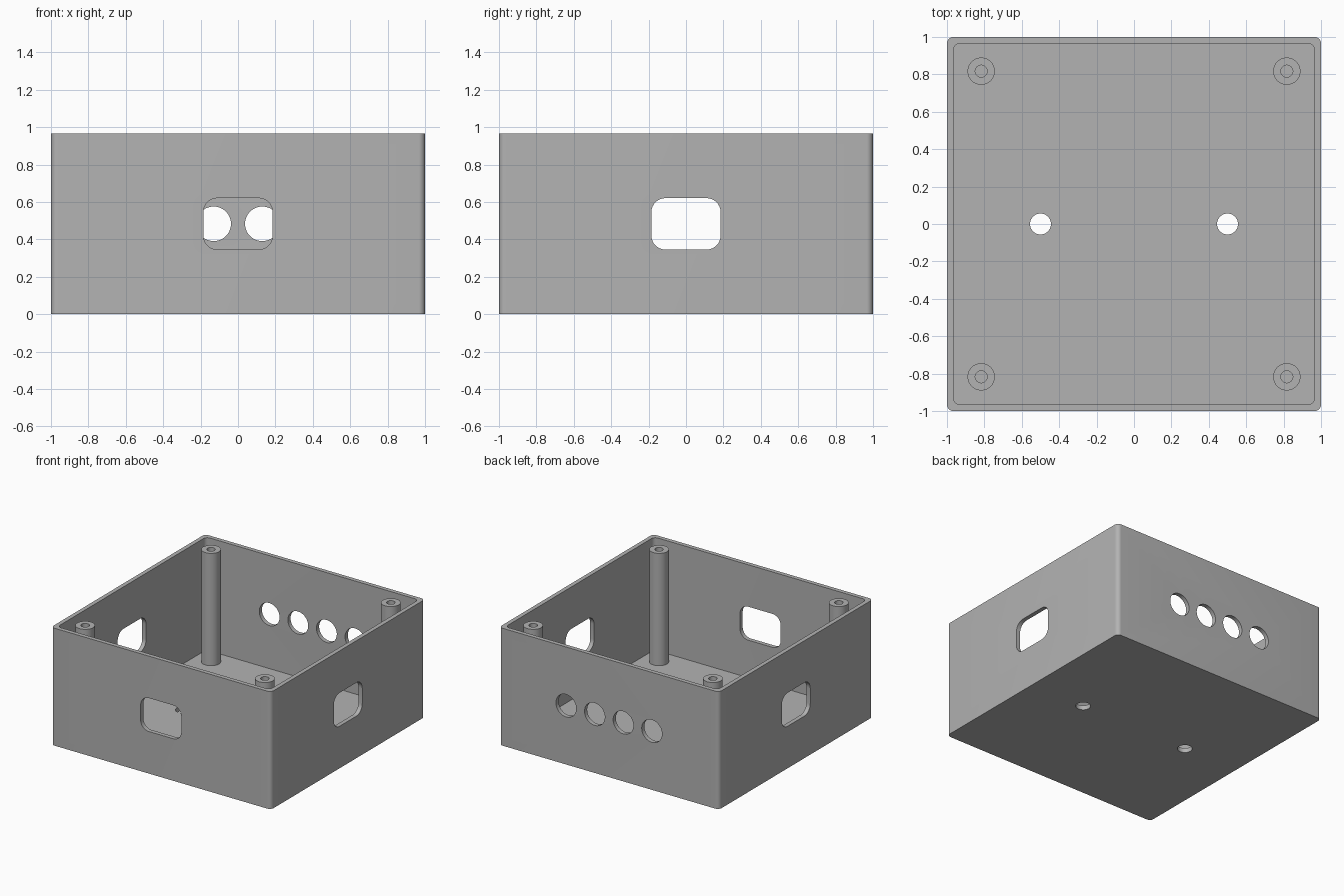
import bpy, bmesh, math
from mathutils import Matrix, Vector

HEIGHT, WALL, FLOOR = 0.965, 0.035, 0.037
MID = 0.483          # height of the wall openings
POST = 0.817         # post offset from the centre

if "Cube" in bpy.data.objects:
    bpy.data.objects.remove(bpy.data.objects["Cube"], do_unlink=True)

grey = bpy.data.materials.new("plain grey")
grey.use_nodes = True
colour = (0.45, 0.45, 0.45, 1)
grey.diffuse_color = colour
grey.node_tree.nodes["Principled BSDF"].inputs["Base Color"].default_value = colour


def prism(name, w, d, radius, length, base, turn=None, segs=8):
    """Rounded rectangle (or a circle) extruded along its local z."""
    bm = bmesh.new()
    verts = []
    for quarter, (sx, sy) in enumerate([(1, 1), (-1, 1), (-1, -1), (1, -1)]):
        for i in range(segs + 1):
            a = (quarter + i / segs) * math.pi / 2
            verts.append(bm.verts.new((sx * (w / 2 - radius) + radius * math.cos(a),
                                       sy * (d / 2 - radius) + radius * math.sin(a), 0)))
    face = bm.faces.new(verts)
    bmesh.ops.remove_doubles(bm, verts=bm.verts[:], dist=1e-5)
    top = bmesh.ops.extrude_face_region(bm, geom=bm.faces[:])["geom"]
    bmesh.ops.translate(bm, vec=(0, 0, length),
                        verts=[g for g in top if isinstance(g, bmesh.types.BMVert)])
    bmesh.ops.recalc_face_normals(bm, faces=bm.faces[:])
    bm.transform(Matrix.Translation(Vector(base)) @ (turn or Matrix()))
    mesh = bpy.data.meshes.new(name)
    bm.to_mesh(mesh)
    bm.free()
    mesh.materials.append(grey)
    obj = bpy.data.objects.new(name, mesh)
    bpy.context.collection.objects.link(obj)
    return obj


def activate(obj):
    bpy.ops.object.select_all(action='DESELECT')
    obj.select_set(True)
    bpy.context.view_layer.objects.active = obj


def cut(obj, cutter):
    """Subtract the cutter for good and throw it away."""
    activate(obj)
    mod = obj.modifiers.new("cut", 'BOOLEAN')
    mod.operation, mod.solver, mod.object = 'DIFFERENCE', 'EXACT', cutter
    bpy.ops.object.modifier_apply(modifier=mod.name)
    bpy.data.objects.remove(cutter, do_unlink=True)


def smooth(obj):
    activate(obj)
    bpy.ops.object.shade_smooth_by_angle(angle=math.radians(30))


# Open box
box = prism("box_shell", 2, 2, 0.035, HEIGHT, (0, 0, 0))
inner = 2 - 2 * WALL
cut(box, prism("cavity", inner, inner, 0.035, HEIGHT, (0, 0, FLOOR)))

# Rounded windows in the front, left and right walls
to_y = Matrix.Rotation(math.radians(90), 4, 'X')
to_x = Matrix.Rotation(math.radians(90), 4, 'Z') @ to_y
cut(box, prism("front_window", 0.37, 0.275, 0.075, 0.3, (0, -0.85, MID), to_y))
cut(box, prism("side_windows", 0.37, 0.275, 0.075, 2.4, (-1.2, 0, MID), to_x))

# Row of four round ports in the back wall
for i in range(4):
    cut(box, prism("back_port", 0.185, 0.185, 0.0925, 0.3,
                   ((i - 1.5) * 0.26, 1.15, MID), to_y, 12))

# Two mounting holes in the floor
for x in (-0.5, 0.5):
    cut(box, prism("floor_hole", 0.112, 0.112, 0.056, 0.3, (x, 0, -0.15), None, 12))
smooth(box)

# Hollow screw posts in the corners
for side, x in (("right", -POST), ("left", POST)):
    for end, y in (("front", -POST), ("back", POST)):
        post = prism(f"{end}_{side}_post", 0.146, 0.146, 0.073, 0.94, (x, y, 0.02), None, 12)
        cut(post, prism("screw_hole", 0.064, 0.064, 0.032, 1, (x, y, 0.04), None, 12))
        smooth(post)
